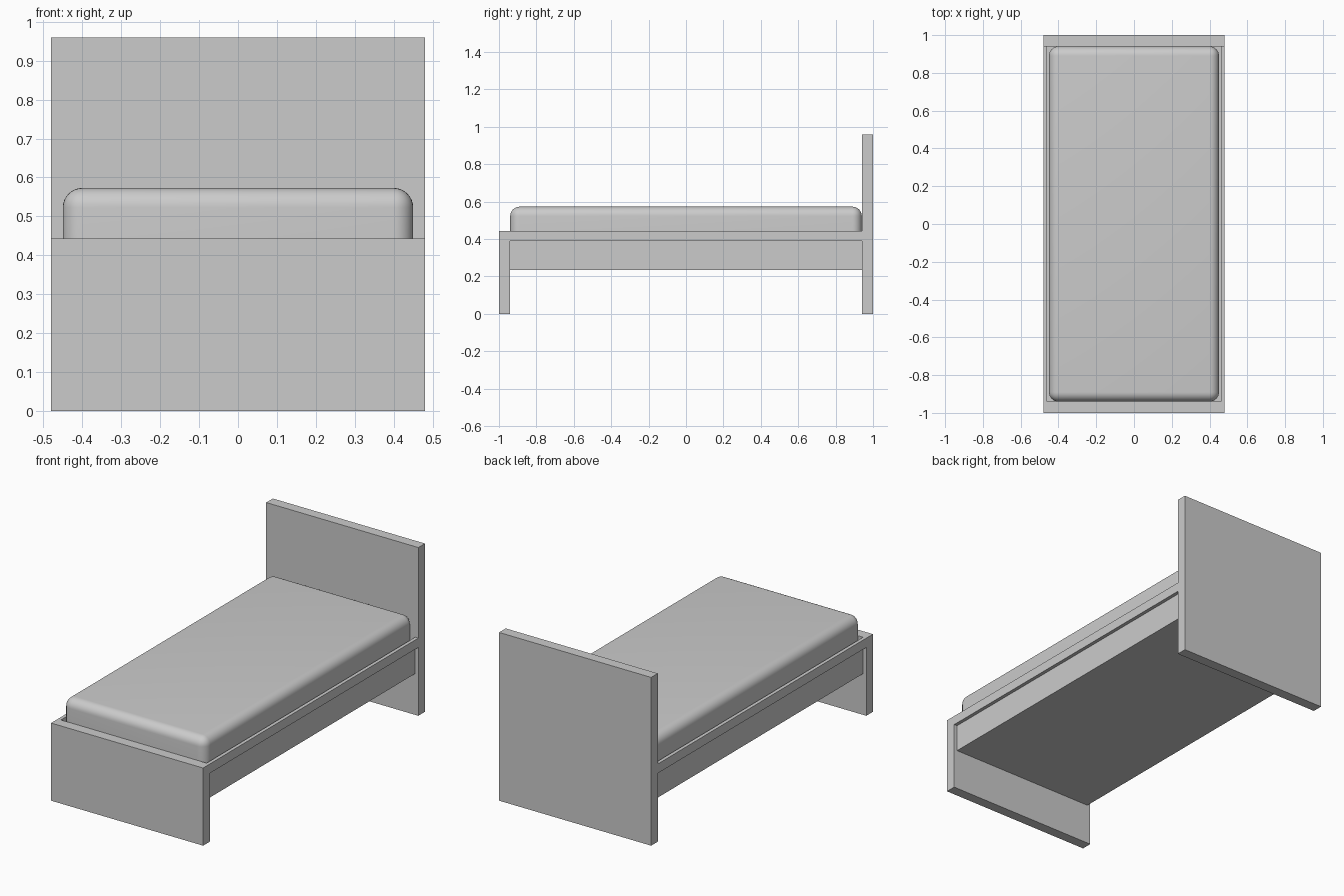
import bpy

if "Cube" in bpy.data.objects:
    bpy.data.objects.remove(bpy.data.objects["Cube"])


def box(name, x, y, z):
    """Box from (min, max) ranges on each axis."""
    bpy.ops.mesh.primitive_cube_add(size=1)
    ob = bpy.context.object
    ob.name = name
    ob.location = [(r[0] + r[1]) / 2 for r in (x, y, z)]
    ob.scale = [r[1] - r[0] for r in (x, y, z)]
    bpy.ops.object.transform_apply(location=True, rotation=True, scale=True)
    return ob


W, L, T = 0.48, 1.0, 0.06      # half width, half length, board thickness
INNER = L - T
RAIL_T = 0.02

# End boards standing on the floor
box("headboard", (-W, W), (INNER, L), (0, 0.96))
box("footboard", (-W, W), (-L, -INNER), (0, 0.443))

# Side rails joining the end boards
for name, s in (("left_rail", -1), ("right_rail", 1)):
    xs = sorted((s * (W - RAIL_T), s * W))
    box(name, xs, (-INNER, INNER), (0.39, 0.443))

# Recessed base under the rails
box("base_box", (-W + RAIL_T, W - RAIL_T), (-INNER, INNER), (0.235, 0.39))

# Mattress with rounded top and upright corners
mattress = box("mattress", (-0.45, 0.45), (-INNER, INNER), (0.39, 0.573))
weights = mattress.data.attributes.new("bevel_weight_edge", "FLOAT", "EDGE")
for e in mattress.data.edges:
    on_floor = all(mattress.data.vertices[v].co.z < 0.4 for v in e.vertices)
    weights.data[e.index].value = 0.0 if on_floor else 1.0
bevel = mattress.modifiers.new("rounding", "BEVEL")
bevel.limit_method = "WEIGHT"
bevel.width = 0.05
bevel.segments = 8
bpy.ops.object.modifier_apply(modifier=bevel.name)
bpy.ops.object.shade_smooth_by_angle()
